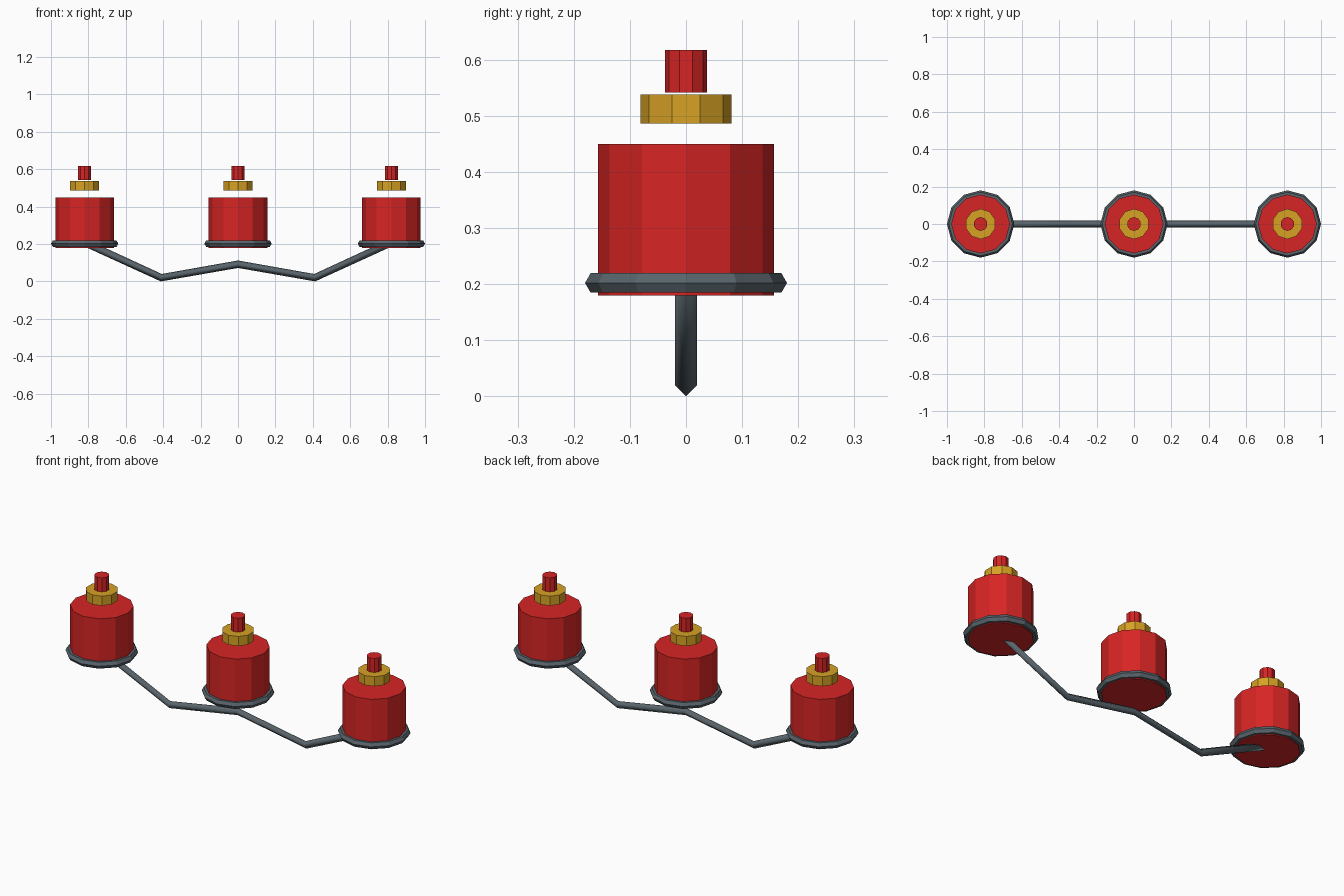
import bpy, bmesh
from math import sin, cos, tau
from mathutils import Vector

cube = bpy.data.objects.get("Cube")
if cube:
    bpy.data.objects.remove(cube, do_unlink=True)


def material(name, color):
    m = bpy.data.materials.new(name)
    m.use_nodes = True
    m.diffuse_color = (*color, 1)
    m.node_tree.nodes["Principled BSDF"].inputs["Base Color"].default_value = (*color, 1)
    return m


red = material("red", (0.68, 0.018, 0.018))
gold = material("gold", (0.68, 0.36, 0.018))
steel = material("dark steel", (0.1, 0.13, 0.15))


def finish(bm, name, mat, smooth=False):
    bmesh.ops.recalc_face_normals(bm, faces=bm.faces)
    mesh = bpy.data.meshes.new(name)
    bm.to_mesh(mesh)
    bm.free()
    mesh.materials.append(mat)
    for p in mesh.polygons:
        p.use_smooth = smooth
    obj = bpy.data.objects.new(name, mesh)
    bpy.context.collection.objects.link(obj)
    return obj


def bridge(bm, a, b):
    for i in range(len(a)):
        j = (i + 1) % len(a)
        bm.faces.new((a[i], a[j], b[j], b[i]))


def cylinder(name, x, radius, bottom, top, sides, mat):
    bm = bmesh.new()
    # first corner lies on the y axis
    rings = [[bm.verts.new((x + radius * sin(tau * i / sides), radius * cos(tau * i / sides), z))
              for i in range(sides)] for z in (bottom, top)]
    bridge(bm, *rings)
    for ring in rings:
        bm.faces.new(ring)
    return finish(bm, name, mat)


def ring(name, x, z, major, minor, mat, sides=12, section=6):
    bm = bmesh.new()
    loops = []
    for i in range(sides):
        a = tau * i / sides
        loop = []
        for k in range(section):
            b = tau * k / section
            r = major + minor * cos(b)
            loop.append(bm.verts.new((x + r * cos(a), r * sin(a), z + minor * sin(b))))
        loops.append(loop)
    for i in range(sides):
        bridge(bm, loops[i - 1], loops[i])
    return finish(bm, name, mat)


def cable(name, path, radius, mat):
    # diamond section swept along a bent path in the xz plane
    bm = bmesh.new()
    pts = [Vector((x, 0, z)) for x, z in path]
    side = Vector((0, radius, 0))
    loops = []
    for i, p in enumerate(pts):
        before = (p - pts[i - 1]).normalized() if i else Vector()
        after = (pts[i + 1] - p).normalized() if i < len(pts) - 1 else Vector()
        t = (before + after).normalized()
        up = Vector((-t.z, 0, t.x)) * radius
        loops.append([bm.verts.new(p + d) for d in (up, side, -up, -side)])
    for a, b in zip(loops, loops[1:]):
        bridge(bm, a, b)
    bm.faces.new(loops[0])
    bm.faces.new(loops[-1])
    return finish(bm, name, mat, smooth=True)


# three identical pots in a row
for label, x in (("right", -0.82), ("middle", 0), ("left", 0.82)):
    cylinder(label + "_body", x, 0.157, 0.18, 0.45, 12, red)
    ring(label + "_base_ring", x, 0.202, 0.16, 0.02, steel)
    cylinder(label + "_collar", x, 0.081, 0.486, 0.538, 10, gold)
    cylinder(label + "_stem", x, 0.037, 0.541, 0.617, 10, red)

# sagging cable linking the pots
cable("cable", [(-0.82, 0.208), (-0.41, 0.02), (0, 0.092), (0.41, 0.02), (0.82, 0.208)], 0.02, steel)
